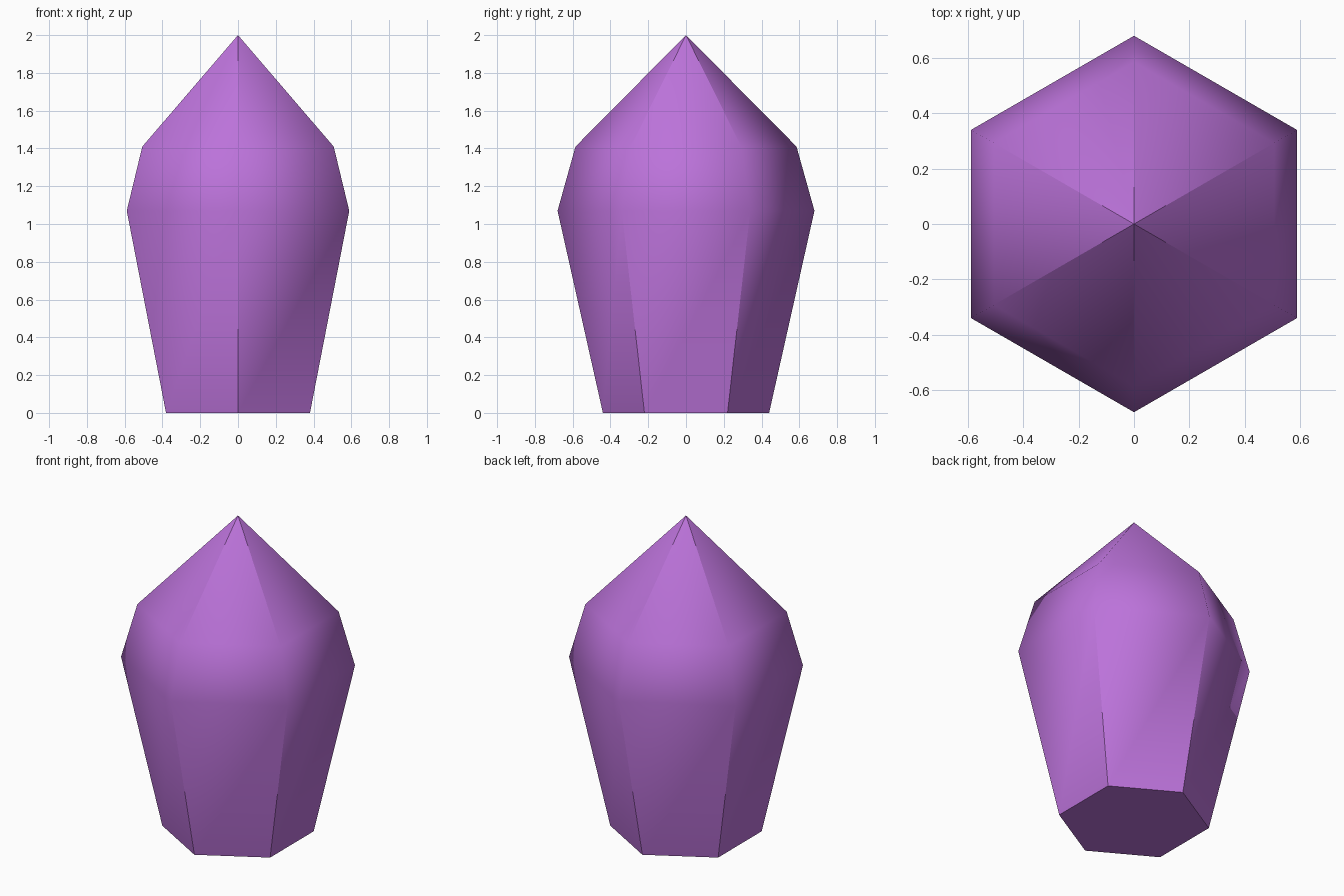
import bpy, bmesh, math

if "Cube" in bpy.data.objects:
    bpy.data.objects.remove(bpy.data.objects["Cube"])

# Purple gem material
mat = bpy.data.materials.new("crystal purple")
mat.diffuse_color = (0.50, 0.17, 0.70, 1)
mat.use_nodes = True
mat.node_tree.nodes["Principled BSDF"].inputs["Base Color"].default_value = mat.diffuse_color

# Six-sided crystal: rings of (radius, height) closed by a point
SIDES = 6
RINGS = [(0.44, 0.0), (0.68, 1.07), (0.585, 1.41)]
bm = bmesh.new()
rings = []
for r, z in RINGS:
    ring = []
    for i in range(SIDES):
        a = math.radians(90) + math.tau * i / SIDES
        ring.append(bm.verts.new((r * math.cos(a), r * math.sin(a), z)))
    rings.append(ring)
tip = bm.verts.new((0, 0, 2))

# Base, side facets and point facets
bm.faces.new(rings[0][::-1])
for i in range(SIDES):
    j = (i + 1) % SIDES
    for lo, hi in zip(rings, rings[1:]):
        bm.faces.new((lo[i], lo[j], hi[j], hi[i]))
    bm.faces.new((rings[-1][i], rings[-1][j], tip))

# Smooth belt, with crisp edges at the base and the tip
for f in bm.faces:
    f.smooth = True
for e in bm.edges:
    if any(v.co.z < 0.01 or v.co.z > 1.99 for v in e.verts):
        e.smooth = False

mesh = bpy.data.meshes.new("crystal")
bm.to_mesh(mesh)
bm.free()
mesh.materials.append(mat)
crystal = bpy.data.objects.new("crystal", mesh)
bpy.context.collection.objects.link(crystal)
